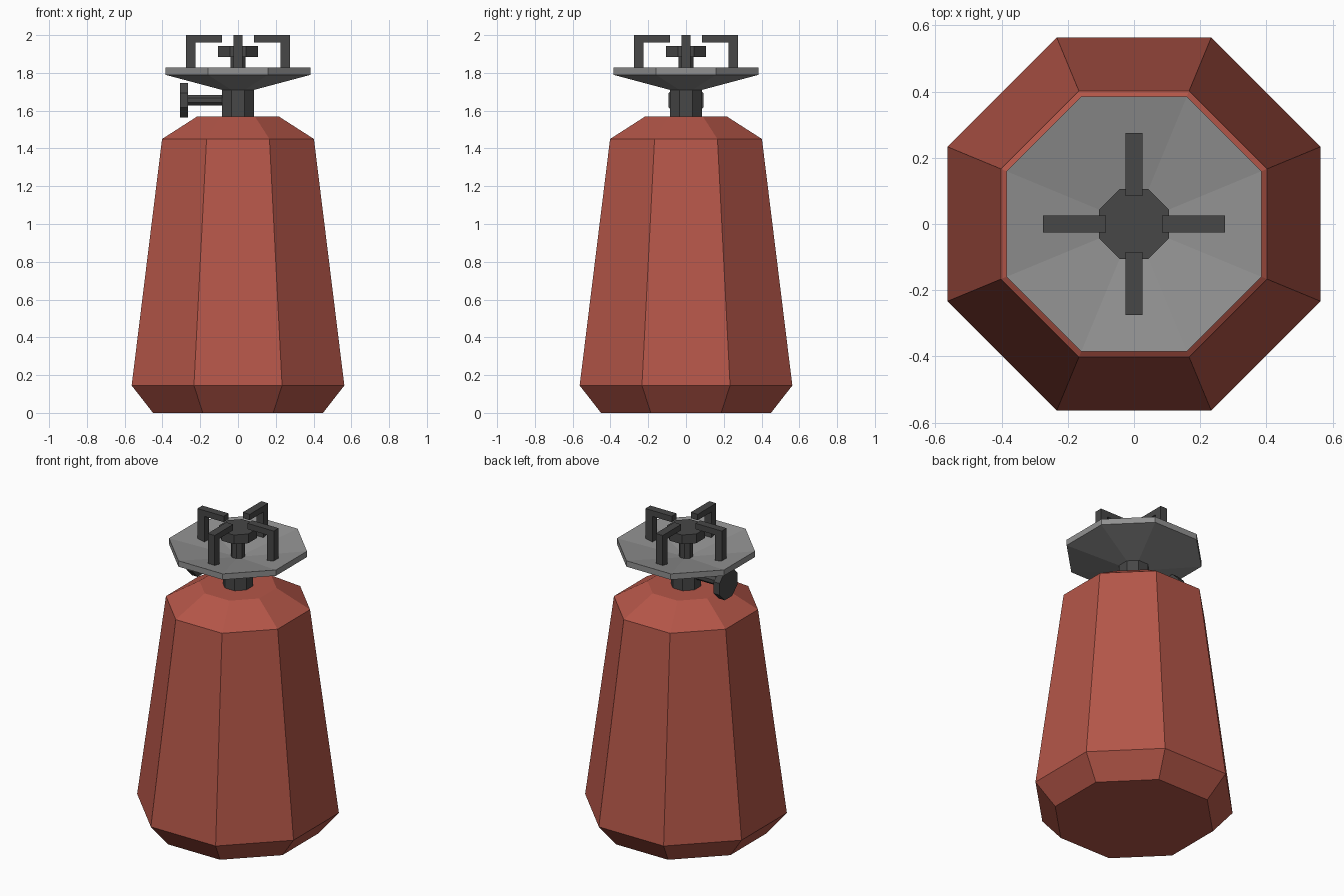
import bpy, bmesh, math
from mathutils import Matrix

if "Cube" in bpy.data.objects:
    bpy.data.objects.remove(bpy.data.objects["Cube"])


def material(name, rgb):
    m = bpy.data.materials.new(name)
    m.diffuse_color = (*rgb, 1)
    m.use_nodes = True
    m.node_tree.nodes["Principled BSDF"].inputs["Base Color"].default_value = m.diffuse_color
    return m


red = material("brick_red", (0.456, 0.093, 0.065))
grey = material("mid_grey", (0.283, 0.283, 0.283))
dark = material("dark_grey", (0.063, 0.063, 0.063))


def finish(bm, name, mat):
    bmesh.ops.recalc_face_normals(bm, faces=bm.faces)
    me = bpy.data.meshes.new(name)
    bm.to_mesh(me)
    bm.free()
    me.materials.append(mat)
    ob = bpy.data.objects.new(name, me)
    bpy.context.collection.objects.link(ob)
    return ob


def lathe(name, profile, mat, matrix=Matrix()):
    """Closed octagonal solid; profile = (flat-to-centre distance, height)."""
    bm = bmesh.new()
    k = 1 / math.cos(math.pi / 8)
    rings = []
    for r, z in profile:
        angles = [(i + 0.5) * math.pi / 4 for i in range(8)]
        rings.append([bm.verts.new((r * k * math.cos(a), r * k * math.sin(a), z))
                      for a in angles])
    for a, b in zip(rings, rings[1:]):
        for i in range(8):
            j = (i + 1) % 8
            bm.faces.new((a[i], a[j], b[j], b[i]))
    bm.faces.new(rings[0])
    bm.faces.new(rings[-1])
    bm.transform(matrix)
    return finish(bm, name, mat)


# gas bottle and neck
lathe("gas_bottle", [(0.45, 0), (0.563, 0.145), (0.402, 1.45), (0.215, 1.57)], red)
lathe("neck", [(0.085, 1.56), (0.085, 1.74)], dark)

# shallow wind dish with a sunken top
lathe("dish", [(0.085, 1.71), (0.385, 1.79), (0.385, 1.828), (0.03, 1.755)], grey)

# burner
lathe("burner_stem", [(0.04, 1.75), (0.04, 1.89)], dark)
lathe("burner_head", [(0.105, 1.883), (0.105, 1.943)], dark)

# valve on the left side, pointing along -x
to_left = Matrix.Translation((0, 0, 1.655)) @ Matrix.Rotation(-math.pi / 2, 4, 'Y')
lathe("valve_stem", [(0.027, 0.08), (0.027, 0.27)], dark, to_left)
lathe("valve_knob", [(0.092, 0.264), (0.092, 0.306)], dark, to_left)

# four L-shaped pot supports: (radius, height) outline extruded sideways
outline = [(0.225, 1.785), (0.275, 1.785), (0.275, 2.0),
           (0.085, 2.0), (0.085, 1.962), (0.225, 1.962)]
for n, side in enumerate(("right", "back", "left", "front")):
    bm = bmesh.new()
    face = bm.faces.new([bm.verts.new((x, -0.025, z)) for x, z in outline])
    ext = bmesh.ops.extrude_face_region(bm, geom=[face], use_keep_orig=True)
    bmesh.ops.translate(bm, vec=(0, 0.05, 0),
                        verts=[v for v in ext["geom"] if isinstance(v, bmesh.types.BMVert)])
    bm.transform(Matrix.Rotation(n * math.pi / 2, 4, 'Z'))
    finish(bm, "pot_support_" + side, dark)
